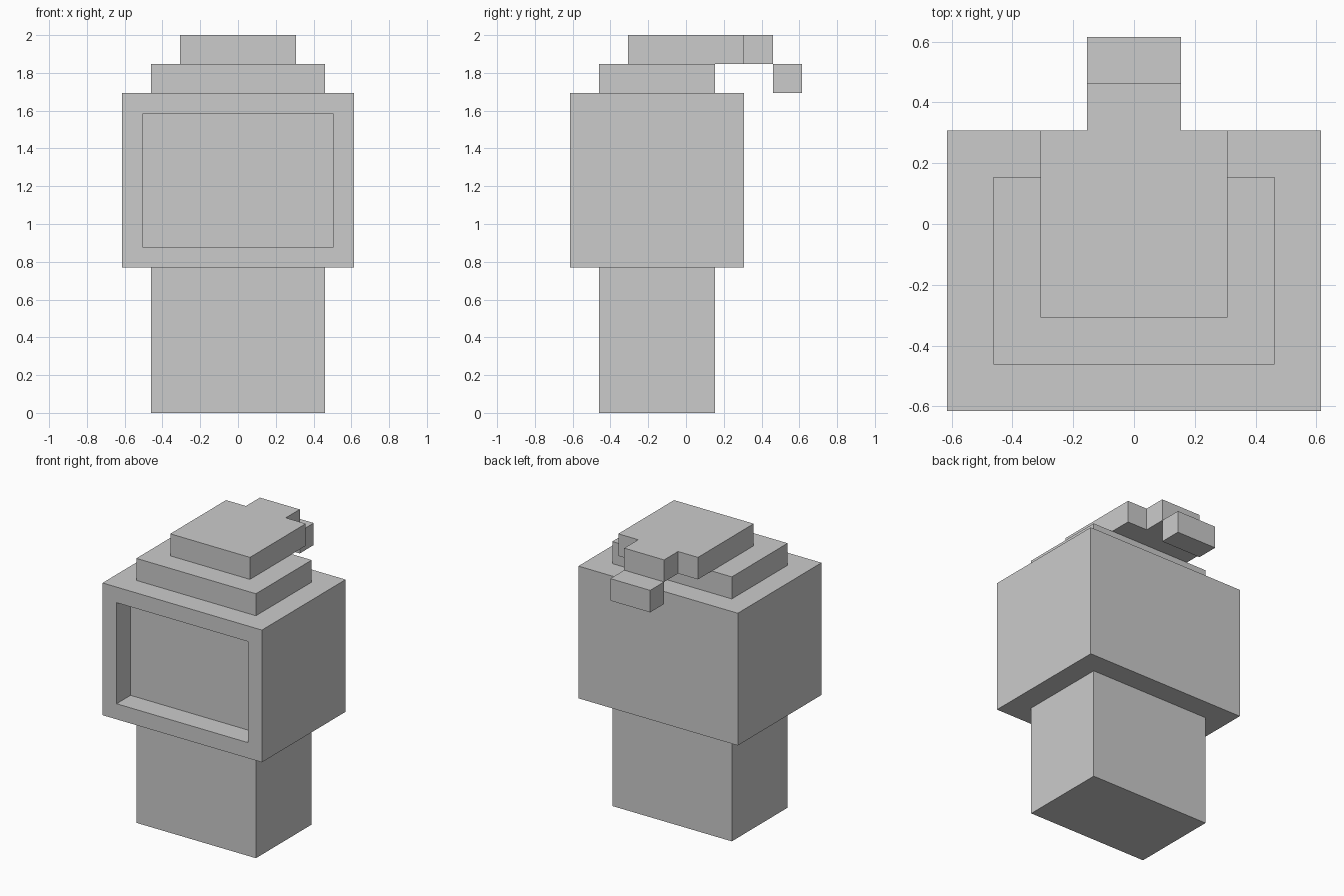
import bpy, bmesh
from mathutils import Vector

if "Cube" in bpy.data.objects:
    bpy.data.objects.remove(bpy.data.objects["Cube"])

U = 2 / 13  # one block unit


def block(name, x, y, z, recess=False):
    """Box of half-width x, spanning y and z ranges, in block units."""
    bm = bmesh.new()
    bmesh.ops.create_cube(bm, size=1)
    size = Vector((2 * x, y[1] - y[0], z[1] - z[0])) * U
    centre = Vector((0, sum(y) / 2, sum(z) / 2)) * U
    bmesh.ops.scale(bm, vec=size, verts=bm.verts)
    bmesh.ops.translate(bm, vec=centre, verts=bm.verts)
    if recess:
        # window: inset the front face, then push it straight in
        bm.normal_update()
        front = min(bm.faces, key=lambda f: f.calc_center_median().y)
        bmesh.ops.inset_region(bm, faces=[front], thickness=U, depth=0)
        pane = bmesh.ops.extrude_discrete_faces(bm, faces=[front])["faces"][0]
        bmesh.ops.translate(bm, vec=(0, U, 0), verts=pane.verts)
        bmesh.ops.recalc_face_normals(bm, faces=bm.faces)
    mesh = bpy.data.meshes.new(name)
    bm.to_mesh(mesh)
    bm.free()
    obj = bpy.data.objects.new(name, mesh)
    bpy.context.collection.objects.link(obj)
    return obj


# Base and head housing with a recessed front window
block("base", 3, (-3, 1), (0, 5))
block("head_housing", 4, (-4, 2), (5, 11), recess=True)

# Stepped cap
block("cap_lower", 3, (-3, 1), (11, 12))
block("cap_upper", 2, (-2, 2), (12, 13))

# Tail hanging off the back of the cap
block("tail_root", 1, (2, 3), (12, 13))
block("tail_tip", 1, (3, 4), (11, 12))
